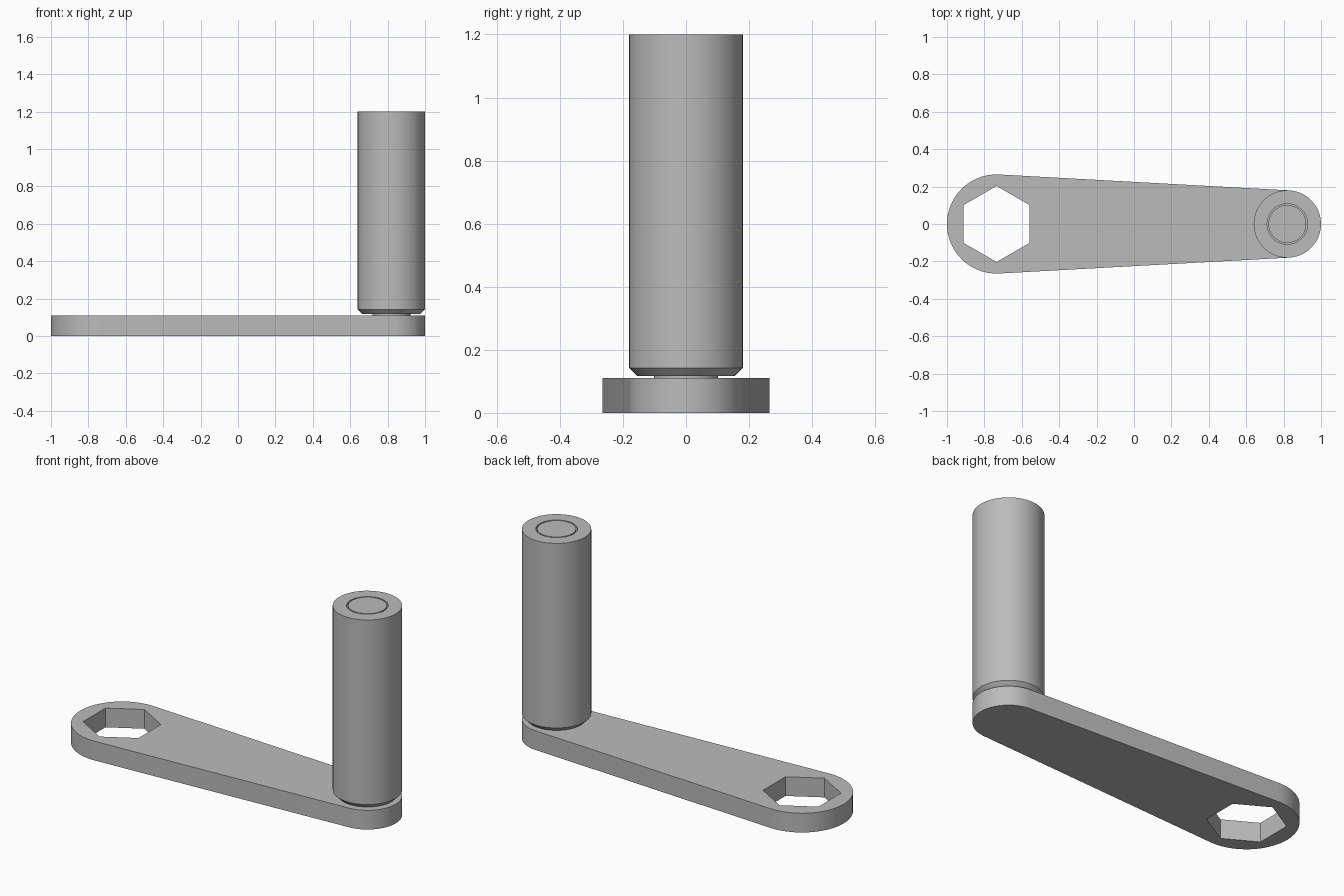
import bpy, bmesh, math

cube = bpy.data.objects.get("Cube")
if cube:
    bpy.data.objects.remove(cube, do_unlink=True)

# One grey metal for every part
metal = bpy.data.materials.new("grey_metal")
metal.use_nodes = True
grey = (0.5, 0.5, 0.5, 1)
metal.diffuse_color = grey
metal.node_tree.nodes["Principled BSDF"].inputs["Base Color"].default_value = grey

HUB_X, HUB_R = -0.735, 0.265
GRIP_X, GRIP_R = 0.82, 0.18
ARM_H, TOP = 0.11, 1.2


def finish(name, bm, x=0):
    bmesh.ops.recalc_face_normals(bm, faces=bm.faces)
    mesh = bpy.data.meshes.new(name)
    bm.to_mesh(mesh)
    bm.free()
    mesh.materials.append(metal)
    obj = bpy.data.objects.new(name, mesh)
    obj.location.x = x
    bpy.context.collection.objects.link(obj)
    bpy.ops.object.select_all(action='DESELECT')
    obj.select_set(True)
    bpy.context.view_layer.objects.active = obj
    bpy.ops.object.shade_smooth_by_angle(angle=math.radians(25))
    return obj


def arc(cx, r, start, end, steps):
    angles = [start + (end - start) * i / steps for i in range(steps + 1)]
    return [(cx + r * math.cos(a), r * math.sin(a), 0) for a in angles]


def lathe(name, profile, x, closed, steps=64):
    """Spin a radius/height profile around the vertical axis."""
    bm = bmesh.new()
    verts = [bm.verts.new((r, 0, z)) for r, z in profile]
    pairs = list(zip(verts, verts[1:]))
    if closed:
        pairs.append((verts[-1], verts[0]))
    edges = [bm.edges.new(p) for p in pairs]
    bmesh.ops.spin(bm, geom=verts + edges, axis=(0, 0, 1), cent=(0, 0, 0),
                   angle=math.tau, steps=steps)
    bmesh.ops.remove_doubles(bm, verts=bm.verts, dist=0.0001)
    return finish(name, bm, x)


# Tapered arm: two arcs joined by tangents, with a hexagonal socket
t = math.acos((HUB_R - GRIP_R) / (GRIP_X - HUB_X))
outline = arc(HUB_X, HUB_R, t, math.tau - t, 36) + arc(GRIP_X, GRIP_R, -t, t, 32)
socket = arc(HUB_X, 0.203, math.pi / 2, math.pi / 2 + math.tau, 6)[:-1]
bm = bmesh.new()
for loop in (outline, socket):
    verts = [bm.verts.new(p) for p in loop]
    for a, b in zip(verts, verts[1:] + verts[:1]):
        bm.edges.new((a, b))
bmesh.ops.triangle_fill(bm, edges=bm.edges[:], use_beauty=True)
top = bmesh.ops.extrude_face_region(bm, geom=bm.faces[:], use_keep_orig=True)
bmesh.ops.translate(bm, vec=(0, 0, ARM_H),
                    verts=[g for g in top["geom"] if isinstance(g, bmesh.types.BMVert)])
finish("crank_arm", bm)

# Rotating grip sleeve with a chamfered lower edge and a through bore
lathe("grip_sleeve", [(0.108, 0.117), (0.154, 0.117), (GRIP_R, 0.143),
                      (GRIP_R, TOP), (0.108, TOP)], GRIP_X, closed=True)

# Pin that carries the sleeve
lathe("grip_pin", [(0, ARM_H - 0.02), (0.101, ARM_H - 0.02), (0.101, TOP), (0, TOP)],
      GRIP_X, closed=False)
